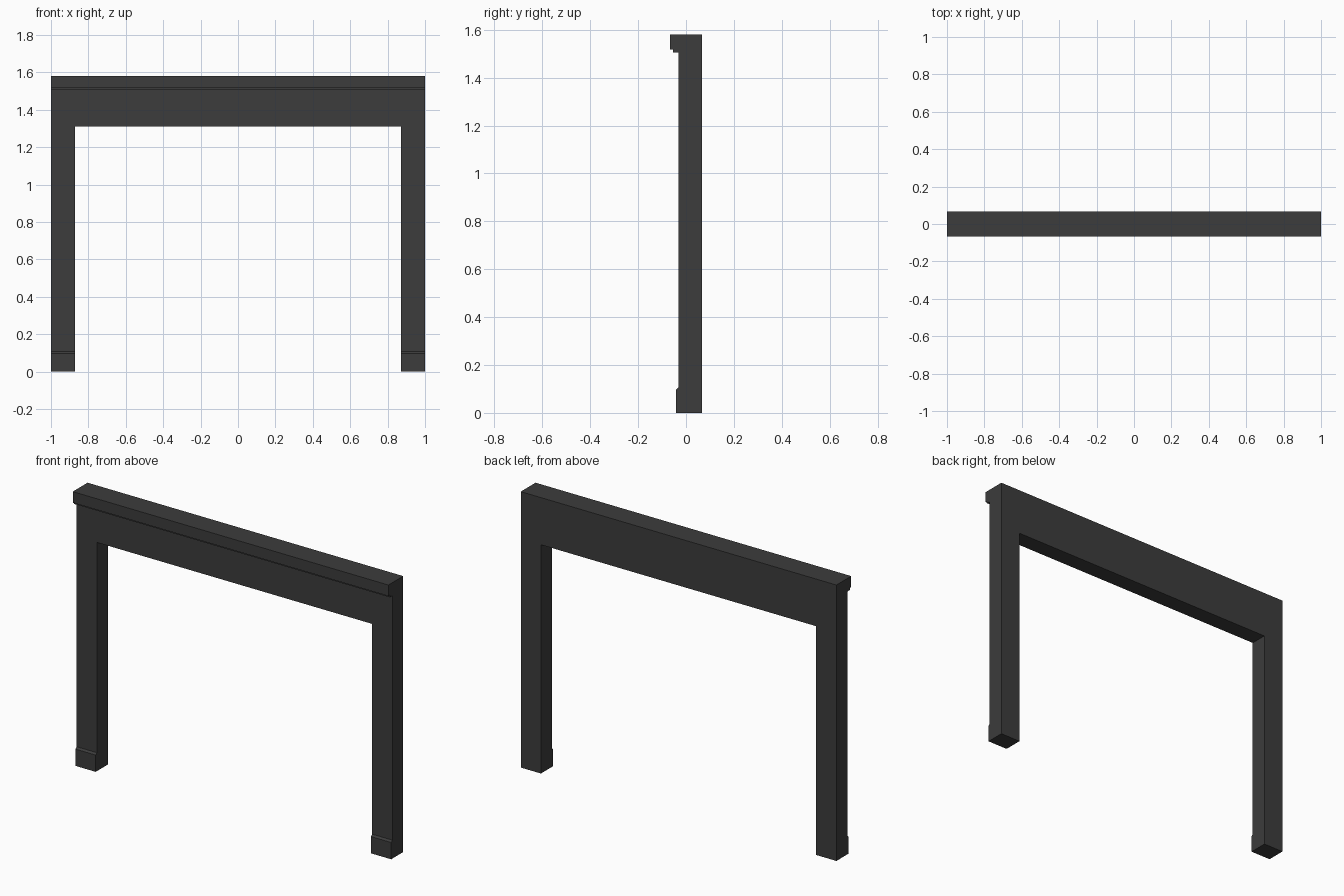
import bpy
import bmesh
from mathutils import Vector

cube = bpy.data.objects.get("Cube")
if cube:
    bpy.data.objects.remove(cube, do_unlink=True)

HALF_W, INNER_W = 1.0, 0.872
TOP, OPENING = 1.58, 1.31
BACK, FACE = 0.067, -0.032

paint = bpy.data.materials.new("charcoal paint")
paint.use_nodes = True
colour = (0.045, 0.045, 0.045, 1)
paint.diffuse_color = colour
paint.node_tree.nodes["Principled BSDF"].inputs["Base Color"].default_value = colour


def extrude_profile(name, points, offset):
    """Make a solid by sweeping a closed outline along an offset."""
    bm = bmesh.new()
    face = bm.faces.new([bm.verts.new(p) for p in points])
    swept = bmesh.ops.extrude_face_region(bm, geom=[face], use_keep_orig=True)
    moved = [v for v in swept["geom"] if isinstance(v, bmesh.types.BMVert)]
    bmesh.ops.translate(bm, verts=moved, vec=Vector(offset))
    bmesh.ops.recalc_face_normals(bm, faces=bm.faces)
    mesh = bpy.data.meshes.new(name)
    bm.to_mesh(mesh)
    bm.free()
    mesh.materials.append(paint)
    obj = bpy.data.objects.new(name, mesh)
    bpy.context.collection.objects.link(obj)
    return obj


def moulding(name, profile, x0, x1):
    """Sweep a (y, z) outline sideways from x0 to x1."""
    return extrude_profile(name, [(x0, y, z) for y, z in profile], (x1 - x0, 0, 0))


# Legs and lintel as one arch
half = [(INNER_W, OPENING), (INNER_W, 0), (HALF_W, 0), (HALF_W, TOP)]
outline = half + [(-x, z) for x, z in reversed(half)]
extrude_profile("surround_frame", [(x, FACE, z) for x, z in outline],
                (0, BACK - FACE, 0))

# Stepped shelf moulding along the top
shelf = [(FACE, TOP), (-0.067, TOP), (-0.067, 1.517),
         (-0.055, 1.517), (-0.055, 1.505), (FACE, 1.505)]
moulding("shelf_moulding", shelf, -HALF_W, HALF_W)

# Plinth blocks with a chamfered top edge
plinth = [(FACE, 0), (-0.042, 0), (-0.042, 0.096), (FACE, 0.106)]
moulding("left_plinth", plinth, INNER_W, HALF_W)
moulding("right_plinth", plinth, -HALF_W, -INNER_W)
